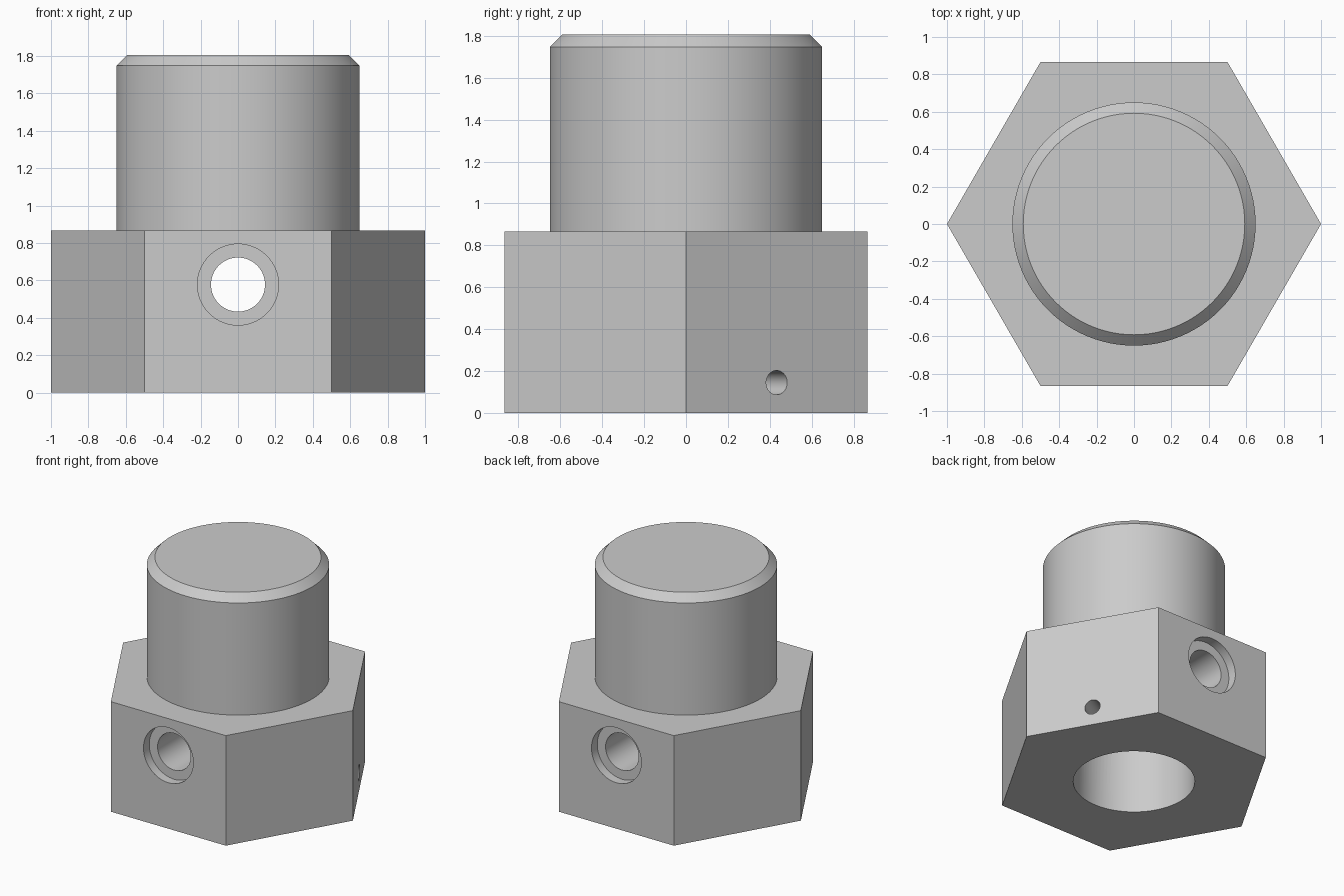
import bpy
import math
from mathutils import Matrix, Vector

cube = bpy.data.objects.get("Cube")
if cube:
    bpy.data.objects.remove(cube, do_unlink=True)

U = 0.1445                     # base module of the part
HEX_H = 0.866
TOP = 12.5 * U
CHAMFER = 0.058

steel = bpy.data.materials.new("plain_grey")
steel.use_nodes = True
GREY = (0.6, 0.6, 0.6, 1)
steel.diffuse_color = GREY
steel.node_tree.nodes["Principled BSDF"].inputs["Base Color"].default_value = GREY


def cylinder(name, radius, start, end, sides=96, top_radius=None):
    """Capped cylinder or cone running from start to end."""
    start, end = Vector(start), Vector(end)
    axis = end - start
    bpy.ops.mesh.primitive_cone_add(
        vertices=sides, radius1=radius,
        radius2=radius if top_radius is None else top_radius, depth=axis.length)
    ob = bpy.context.object
    ob.name = name
    turn = Vector((0, 0, 1)).rotation_difference(axis).to_matrix().to_4x4()
    ob.data.transform(Matrix.Translation((start + end) / 2) @ turn)
    ob.location = (0, 0, 0)
    ob.data.materials.append(steel)
    return ob


def combine(target, tool, operation):
    """Apply a boolean and discard the tool."""
    tool.hide_render = True
    mod = target.modifiers.new(operation.lower(), 'BOOLEAN')
    mod.operation = operation
    mod.solver = 'EXACT'
    mod.object = tool
    bpy.context.view_layer.objects.active = target
    bpy.ops.object.modifier_apply(modifier=mod.name)
    bpy.data.objects.remove(tool, do_unlink=True)


# Hexagonal base with corners on the x axis
body = cylinder("hex_body", 1, (0, 0, 0), (0, 0, HEX_H), sides=6)
body.data.transform(Matrix.Rotation(math.radians(30), 4, 'Z'))

# Round head with chamfered rim
head = cylinder("round_head", 4.5 * U, (0, 0, HEX_H - 0.1), (0, 0, TOP))
bevel = head.modifiers.new("rim_chamfer", 'BEVEL')
bevel.width = CHAMFER
bevel.segments = 1
bevel.limit_method = 'ANGLE'
bpy.context.view_layer.objects.active = head
bpy.ops.object.modifier_apply(modifier=bevel.name)
combine(body, head, 'UNION')

# Blind bore from below
combine(body, cylinder("bore", 3 * U, (0, 0, -0.2), (0, 0, 10 * U)), 'DIFFERENCE')

# Cross hole with a counterbore on the front and back
combine(body, cylinder("cross_hole", U, (0, -1, 4 * U), (0, 1, 4 * U), 64), 'DIFFERENCE')
for side in (-1, 1):
    flat = math.sqrt(0.75)
    tool = cylinder("counterbore", 1.5 * U, (0, side * (flat - U / 2), 4 * U),
                    (0, side * 1.1, 4 * U), 64)
    combine(body, tool, 'DIFFERENCE')

# Small vent in the back left flat, reaching the bore
out = Vector((math.cos(math.radians(30)), math.sin(math.radians(30)), 0))
lift = Vector((0, 0, U))
combine(body, cylinder("vent", 0.058, out * 0.3 + lift, out + lift, 32), 'DIFFERENCE')

# Smooth the round walls, keep the edges crisp
bpy.ops.object.select_all(action='DESELECT')
body.select_set(True)
bpy.context.view_layer.objects.active = body
bpy.ops.object.shade_smooth_by_angle(angle=math.radians(25))
